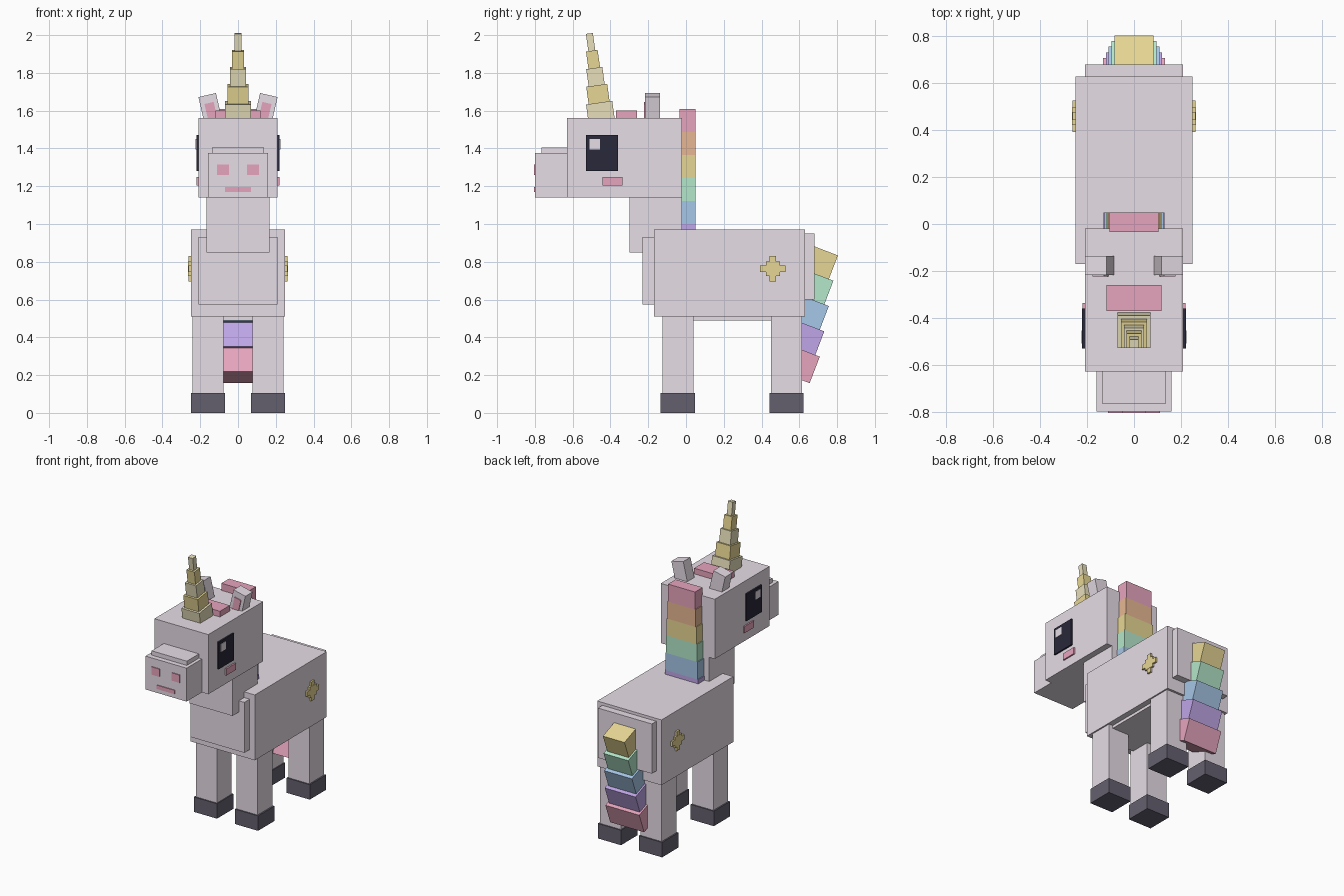
import bpy
import math
from mathutils import Matrix, Vector

old = bpy.data.objects.get("Cube")
if old:
    bpy.data.objects.remove(old, do_unlink=True)


def material(name, hex_code):
    rgb = [int(hex_code[i:i + 2], 16) / 255 for i in (0, 2, 4)]
    lin = [c / 12.92 if c <= 0.04045 else ((c + 0.055) / 1.055) ** 2.4 for c in rgb]
    m = bpy.data.materials.new(name)
    m.diffuse_color = (*lin, 1)
    m.use_nodes = True
    m.node_tree.nodes["Principled BSDF"].inputs["Base Color"].default_value = (*lin, 1)
    return m


coat = material("coat", "EBE1EA")
hoof_grey = material("hoof_grey", "64606F")
eye_dark = material("eye_dark", "29283A")
pink = material("pink", "EAA7C0")
orange = material("orange", "EBBB96")
gold = material("gold", "EBDA96")
cream = material("cream", "EFE6C2")
green = material("green", "B8EBCE")
blue = material("blue", "AACCED")
purple = material("purple", "C5ABEE")


def block(name, mat, centre, size, rot=None):
    """Box of the given size, turned by a rotation matrix about its centre."""
    bpy.ops.mesh.primitive_cube_add(size=1)
    ob = bpy.context.object
    ob.name = name
    turn = rot or Matrix.Identity(4)
    ob.data.transform(Matrix.Translation(centre) @ turn @ Matrix.Diagonal((*size, 1)))
    ob.data.materials.append(mat)
    return ob


def box(name, mat, x, y, z):
    """Box between low and high limits on each axis."""
    lims = (x, y, z)
    return block(name, mat, [(a + b) / 2 for a, b in lims], [abs(b - a) for a, b in lims])


def wide(name, mat, half, y, z):
    return box(name, mat, (-half, half), y, z)


# Torso with raised plates
wide("body", coat, 0.25, (-0.17, 0.63), (0.51, 0.97))
wide("chest", coat, 0.21, (-0.23, -0.15), (0.575, 0.93))
wide("rump", coat, 0.21, (0.6, 0.68), (0.6, 0.95))
wide("belly", coat, 0.21, (-0.1, 0.58), (0.49, 0.53))

# Neck, head and snout
wide("neck", coat, 0.167, (-0.3, -0.02), (0.85, 1.16))
wide("head", coat, 0.21, (-0.63, -0.02), (1.14, 1.56))
wide("snout", coat, 0.16, (-0.8, -0.62), (1.14, 1.375))
wide("snout_bridge", coat, 0.137, (-0.765, -0.62), (1.36, 1.405))
wide("mouth", pink, 0.07, (-0.806, -0.798), (1.17, 1.197))
wide("forelock", pink, 0.118, (-0.37, -0.26), (1.55, 1.6))

# Paired parts
for s, side in ((1, "left"), (-1, "right")):
    def pair(name, mat, x, y, z):
        return box(side + "_" + name, mat, sorted((s * x[0], s * x[1])), y, z)

    pair("eye", eye_dark, (0.205, 0.221), (-0.53, -0.36), (1.28, 1.47))
    pair("eye_glint", coat, (0.218, 0.224), (-0.51, -0.455), (1.395, 1.45))
    pair("cheek", pink, (0.205, 0.22), (-0.443, -0.337), (1.203, 1.25))
    pair("nostril", pink, (0.048, 0.11), (-0.806, -0.798), (1.26, 1.315))

    # Ears lean outward
    lean = Matrix.Rotation(s * math.radians(13), 4, 'Y')
    block(side + "_ear", coat, (s * 0.147, -0.177, 1.612), (0.095, 0.08, 0.145), lean)
    block(side + "_inner_ear", pink, (s * 0.142, -0.219, 1.592), (0.05, 0.008, 0.1), lean)

    # Legs and hooves
    for place, y in (("front", -0.043), ("back", 0.532)):
        pair(place + "_leg", coat, (0.077, 0.24), (y - 0.082, y + 0.082), (0.09, 0.53))
        pair(place + "_hoof", hoof_grey, (0.07, 0.25), (y - 0.091, y + 0.091), (0, 0.105))

    # Stepped star on the flank
    for name, w, h, out in (("star_core", 0.075, 0.075, 0.264),
                            ("star_bar", 0.135, 0.034, 0.263),
                            ("star_post", 0.034, 0.135, 0.262)):
        pair(name, gold, (0.245, out), (0.46 - w / 2, 0.46 + w / 2),
             (0.763 - h / 2, 0.763 + h / 2))

# Horn: tapering stack leaning forward
tilt = Matrix.Rotation(math.radians(8), 4, 'X')
for i, w in enumerate((0.14, 0.112, 0.086, 0.062, 0.037)):
    along = tilt @ Vector((0, 0, 0.04 + 0.0925 * i))
    block("horn_step_%d" % (i + 1), gold if i % 2 else cream,
          Vector((0, -0.448, 1.557)) + along, (w, w, 0.0925), tilt)

# Mane: rainbow bands widening downward
bounds = (1.61, 1.487, 1.365, 1.245, 1.122, 1.0, 0.9)
for i, mat in enumerate((pink, orange, gold, green, blue, purple)):
    wide("mane_band_%d" % (i + 1), mat, 0.105 + 0.005 * i, (-0.035, 0.05),
         (bounds[i + 1], bounds[i]))

# Tail: tilted, overlapping blocks
swing = Matrix.Rotation(math.radians(-21), 4, 'X')
for i, mat in enumerate((gold, green, blue, purple, pink)):
    block("tail_block_%d" % (i + 1), mat, (0, 0.698 - 0.024 * i, 0.794 - 0.134 * i),
          (0.168 + 0.024 * i, 0.17, 0.15), swing)
